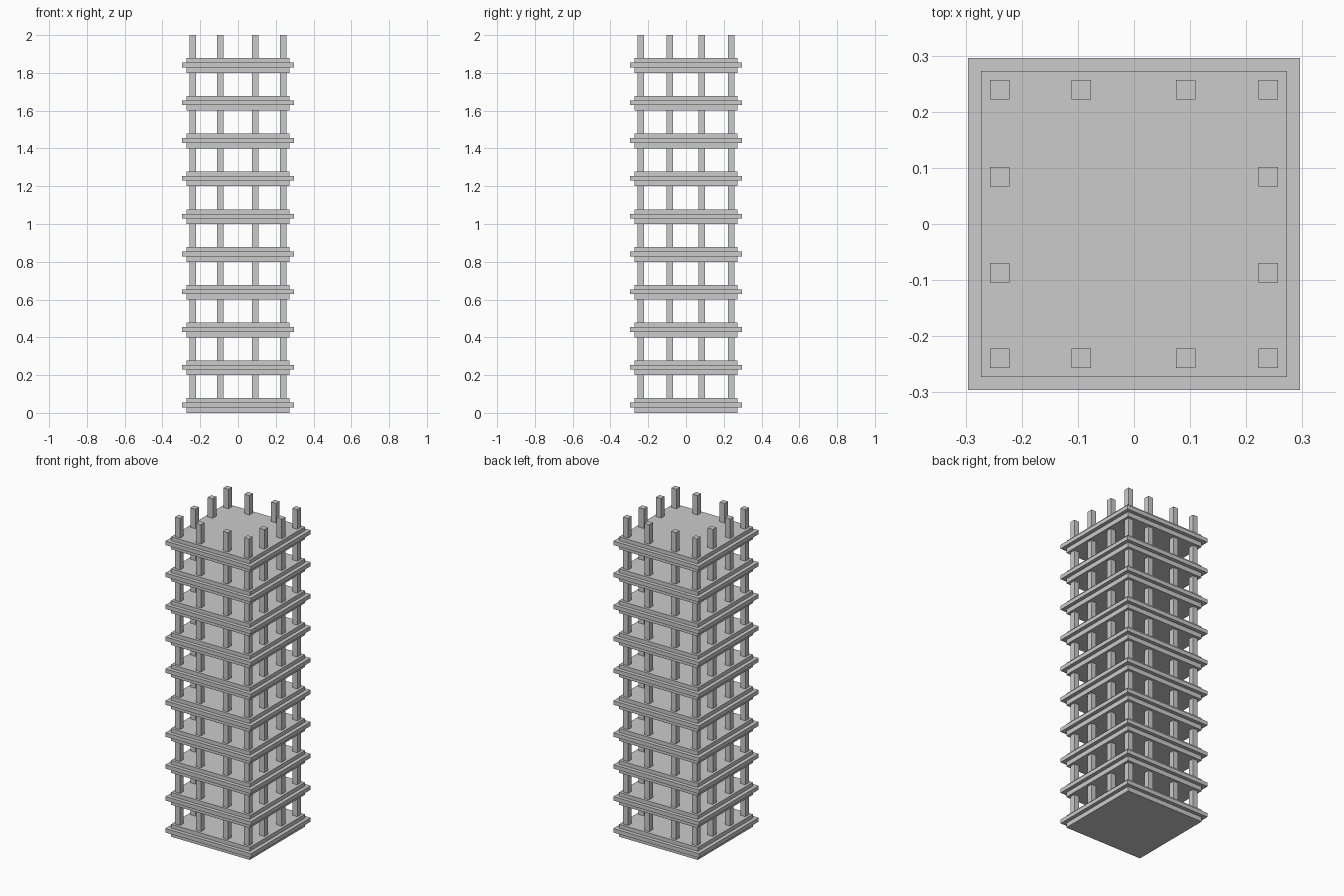
import bpy

if "Cube" in bpy.data.objects:
    bpy.data.objects.remove(bpy.data.objects["Cube"])

FLOORS = 10
PITCH = 0.2
COLUMN = 0.035


def box(name, x, y, z0, z1, width, depth):
    bpy.ops.mesh.primitive_cube_add(size=1, location=(x, y, (z0 + z1) / 2))
    ob = bpy.context.object
    ob.name = name
    ob.scale = (width, depth, z1 - z0)
    bpy.ops.object.transform_apply(location=False, rotation=False, scale=True)
    return ob


# Floor slabs, each with a projecting ledge around the middle
for i in range(FLOORS):
    z = i * PITCH
    box(f"floor_slab_{i + 1}", 0, 0, z, z + 0.078, 0.545, 0.545)
    box(f"floor_ledge_{i + 1}", 0, 0, z + 0.029, z + 0.054, 0.592, 0.592)

# Columns around the perimeter, running through every floor
edge = 0.239
spots = [(x, y) for y in (-edge, edge) for x in (-edge, -0.094, 0.092, edge)]
spots += [(x, y) for x in (-edge, edge) for y in (-0.087, 0.084)]
for i, (x, y) in enumerate(spots):
    box(f"column_{i + 1}", x, y, 0.02, 2.0, COLUMN, COLUMN)
